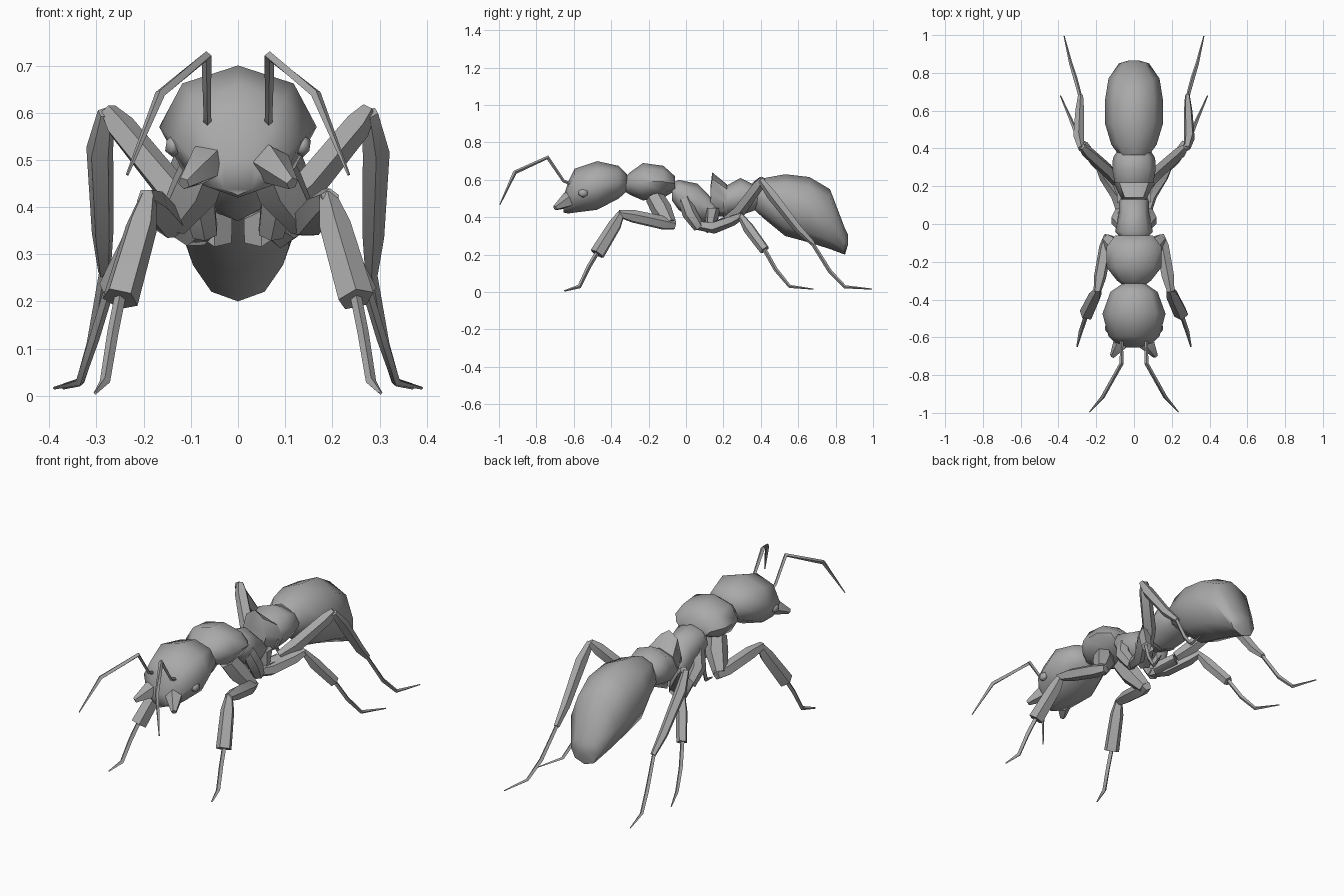
import bpy
import bmesh
import math
from mathutils import Vector

if "Cube" in bpy.data.objects:
    bpy.data.objects.remove(bpy.data.objects["Cube"], do_unlink=True)

grey = bpy.data.materials.new("plain_grey")
grey.use_nodes = True
colour = (0.4, 0.4, 0.4, 1)
grey.diffuse_color = colour
grey.node_tree.nodes["Principled BSDF"].inputs["Base Color"].default_value = colour


def finish(name, bm, angle):
    bmesh.ops.recalc_face_normals(bm, faces=bm.faces)
    mesh = bpy.data.meshes.new(name)
    bm.to_mesh(mesh)
    bm.free()
    mesh.materials.append(grey)
    ob = bpy.data.objects.new(name, mesh)
    bpy.context.collection.objects.link(ob)
    bpy.ops.object.select_all(action="DESELECT")
    ob.select_set(True)
    bpy.context.view_layer.objects.active = ob
    bpy.ops.object.shade_smooth_by_angle(angle=math.radians(angle))
    return ob


def skin(bm, rings):
    for a, b in zip(rings, rings[1:]):
        n = len(a)
        for i in range(n):
            j = (i + 1) % n
            bm.faces.new((a[i], a[j], b[j], b[i]))
    bm.faces.new(rings[0])
    bm.faces.new(rings[-1])


def body(name, sections, sides=8):
    """Loft of rings along y; each section is (y, bottom, top, half width)."""
    bm = bmesh.new()
    rings = []
    for y, low, high, rx in sections:
        ring = []
        for i in range(sides):
            t = 2 * math.pi * i / sides
            z = (low + high) / 2 + (high - low) / 2 * math.cos(t)
            ring.append(bm.verts.new((rx * math.sin(t), y, z)))
        rings.append(ring)
    skin(bm, rings)
    return finish(name, bm, 55)


def limb(name, points, sides=5):
    """Tapered tube through (x, y, z, radius) points, built on both sides."""
    for side, sx in (("left", 1), ("right", -1)):
        bm = bmesh.new()
        path = [Vector((sx * p[0], p[1], p[2])) for p in points]
        rings = []
        for k, p in enumerate(path):
            into = (p - path[max(k - 1, 0)]).normalized()
            out = (path[min(k + 1, len(path) - 1)] - p).normalized()
            d = (into + out).normalized()
            u = d.cross(Vector((sx, 0, 0))).normalized()
            v = d.cross(u)
            r = points[k][3]
            rings.append([bm.verts.new(p + r * (u * math.cos(a) + v * math.sin(a)))
                          for a in (2 * math.pi * i / sides for i in range(sides))])
        skin(bm, rings)
        finish(side + "_" + name, bm, 50)


# Body segments from front to back
body("head", [(-.655, .425, .51, .04), (-.63, .42, .59, .1), (-.595, .425, .66, .135),
              (-.475, .44, .70, .167), (-.36, .50, .675, .125), (-.315, .54, .63, .06)])
body("front_thorax", [(-.33, .54, .61, .05), (-.30, .52, .64, .09), (-.23, .49, .69, .145),
                      (-.12, .505, .675, .145), (-.06, .54, .62, .1)])
body("middle_thorax", [(-.075, .49, .58, .07), (-.04, .44, .60, .1), (.06, .37, .58, .08),
                       (.12, .37, .52, .08), (.16, .40, .47, .07)])
body("waist_scale", [(.13, .42, .56, .065), (.14, .41, .64, .07), (.22, .40, .575, .11)])
body("waist_node", [(.20, .40, .56, .1), (.29, .41, .61, .115), (.35, .43, .58, .112),
                    (.40, .45, .56, .08)])
body("abdomen", [(.365, .44, .585, .08), (.42, .39, .61, .12), (.53, .30, .63, .153),
                 (.66, .265, .615, .153), (.77, .23, .55, .135), (.85, .2, .34, .08),
                 (.865, .25, .31, .03)])

# Head details
limb("mandible", [(.05, -.58, .51, .035), (.07, -.635, .49, .043), (.115, -.70, .45, .014)])
limb("antenna", [(.065, -.61, .575, .009), (.065, -.655, .595, .008), (.067, -.74, .72, .011),
                 (.165, -.915, .64, .011), (.235, -.995, .468, .003)], 4)
for side, sx in (("left", 1), ("right", -1)):
    bm = bmesh.new()
    bmesh.ops.create_icosphere(bm, subdivisions=1, radius=.028)
    eye = finish(side + "_eye", bm, 50)
    eye.location = (sx * .137, -.55, .53)
    eye.scale = (.7, 1, .9)

# Front legs
limb("front_hip", [(.06, -.17, .51, .05), (.09, -.13, .44, .055), (.14, -.085, .365, .035)], 6)
limb("front_thigh", [(.135, -.06, .36, .025), (.15, -.12, .37, .036), (.18, -.28, .405, .034),
                     (.195, -.36, .42, .02)])
limb("front_shin", [(.19, -.345, .425, .018), (.205, -.38, .36, .035), (.25, -.475, .205, .04)])
limb("front_foot", [(.25, -.475, .21, .012), (.265, -.52, .135, .012), (.282, -.57, .03, .011),
                    (.302, -.65, .006, .004)], 4)

# Middle legs
limb("middle_hip", [(.06, -.01, .5, .035), (.085, .02, .42, .04), (.07, .07, .345, .03)], 6)
limb("middle_thigh", [(.065, .05, .36, .025), (.09, .15, .345, .033), (.155, .25, .385, .03),
                      (.185, .3, .41, .018)])
limb("middle_shin", [(.18, .29, .41, .016), (.21, .335, .34, .03), (.27, .42, .225, .027)])
limb("middle_foot", [(.27, .415, .235, .011), (.305, .48, .12, .011), (.335, .555, .03, .009),
                     (.39, .68, .016, .003)], 4)

# Rear legs
limb("rear_hip", [(.05, .14, .45, .045), (.05, .14, .35, .045), (.09, .22, .375, .03)], 6)
limb("rear_thigh", [(.09, .22, .39, .025), (.14, .285, .435, .036), (.25, .385, .57, .032),
                    (.275, .41, .605, .018)])
limb("rear_shin", [(.28, .40, .6, .018), (.293, .46, .52, .03), (.287, .6, .34, .024),
                   (.283, .68, .26, .014)])
limb("rear_foot", [(.283, .67, .27, .01), (.31, .77, .11, .011), (.335, .85, .028, .009),
                   (.37, .995, .016, .003)], 4)
